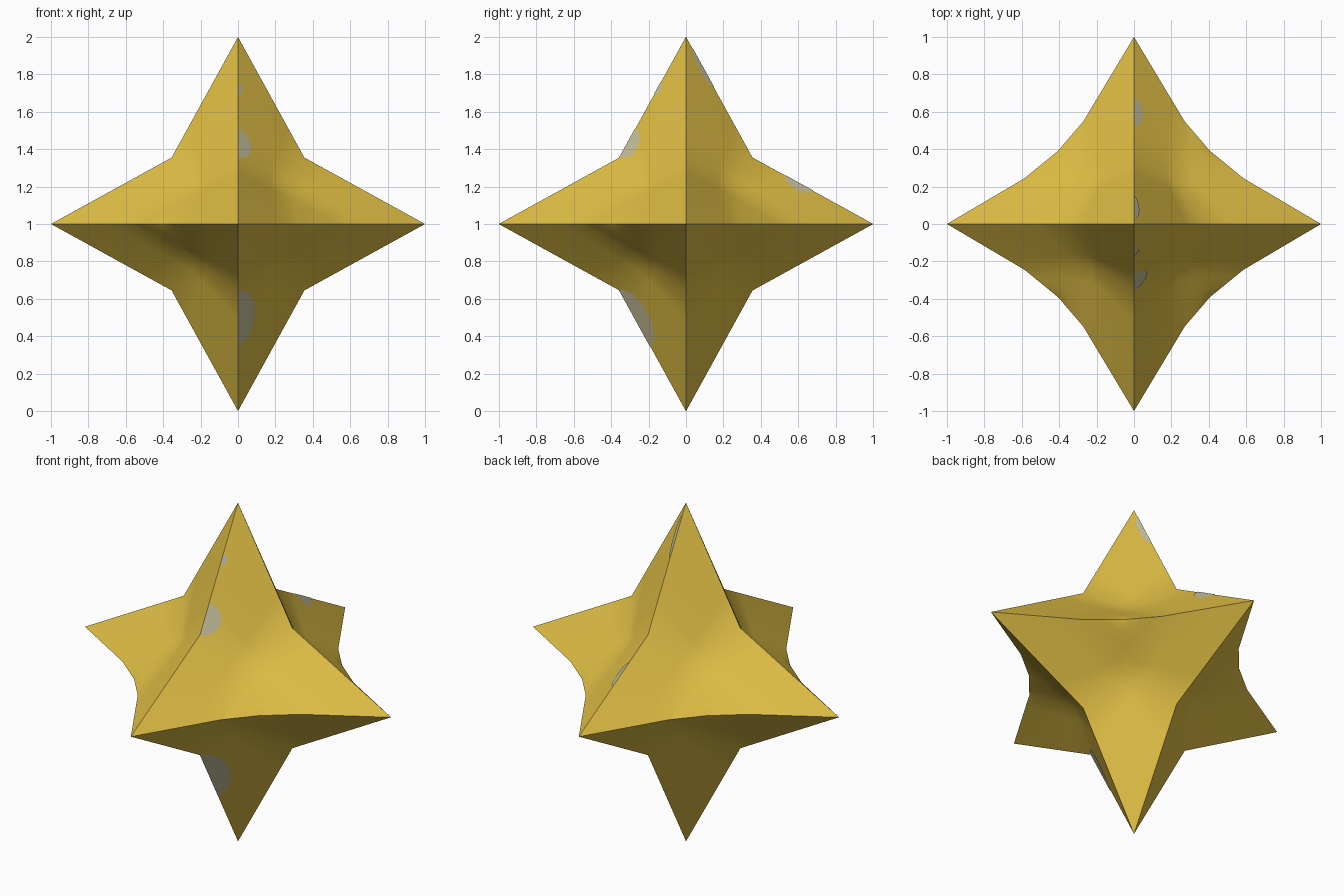
import bpy, bmesh, math
from mathutils import Vector

cube = bpy.data.objects.get("Cube")
if cube:
    bpy.data.objects.remove(cube, do_unlink=True)


def material(name, color):
    m = bpy.data.materials.new(name)
    m.use_nodes = True
    m.diffuse_color = color
    m.node_tree.nodes["Principled BSDF"].inputs["Base Color"].default_value = color
    return m


gold = material("golden yellow", (0.73, 0.51, 0.058, 1))
worn = material("worn grey", (0.56, 0.52, 0.32, 1))


def add_object(name, bm, mat):
    mesh = bpy.data.meshes.new(name)
    bm.to_mesh(mesh)
    bm.free()
    mesh.materials.append(mat)
    ob = bpy.data.objects.new(name, mesh)
    bpy.context.collection.objects.link(ob)
    ob.location.z = 1
    return ob


# One eighth of the star: three tips, the notches between them and a sunken middle
points = {
    "x": (1, 0, 0), "y": (0, 1, 0), "z": (0, 0, 1),
    "xz": (0.355, 0, 0.355), "yz": (0, 0.355, 0.355),
    "xy1": (0.585, 0.245, 0), "xy": (0.405, 0.392, 0), "xy2": (0.27, 0.55, 0),
    "mid": (0.22, 0.22, 0.21),
}
panels = [("z", "xz", "mid", "yz"), ("x", "xy1", "mid", "xz"),
          ("y", "yz", "mid", "xy2"), ("mid", "xy1", "xy", "xy2")]

# Star body: the eighth mirrored into all octants
bm = bmesh.new()
for sx in (1, -1):
    for sy in (1, -1):
        for sz in (1, -1):
            v = {k: bm.verts.new((p[0] * sx, p[1] * sy, p[2] * sz))
                 for k, p in points.items()}
            for panel in panels:
                bm.faces.new([v[k] for k in panel])
bmesh.ops.remove_doubles(bm, verts=bm.verts, dist=0.0001)
bmesh.ops.recalc_face_normals(bm, faces=bm.faces)
star = add_object("star_body", bm, gold)
bpy.context.view_layer.objects.active = star
star.select_set(True)
bpy.ops.object.shade_smooth_by_angle(angle=math.radians(40))

# Finer panels keep the softening close to the valleys
sub = star.modifiers.new("fine panels", "SUBSURF")
sub.subdivision_type = "SIMPLE"
sub.levels = sub.render_levels = 2


def worn_patch(name, tip, notch, middle, start, end, width):
    """Half-oval plate lying on a panel against its ridge."""
    tip, notch, middle = Vector(tip), Vector(notch), Vector(middle)
    along = notch - tip
    side = (middle - tip) - (middle - tip).project(along)
    side.normalize()
    normal = along.cross(side).normalized()
    if normal.dot(tip) < 0:
        normal.negate()
    bm = bmesh.new()
    ring = []
    for i in range(13):
        a = math.pi * i / 12
        t = (start + end) / 2 - (end - start) / 2 * math.cos(a)
        ring.append(bm.verts.new(tip + along * t + side * width * math.sin(a)
                                 + normal * 0.003))
    face = bm.faces.new(ring)
    face.normal_update()
    if face.normal.dot(normal) < 0:
        face.normal_flip()
    add_object(name, bm, worn)


# Worn spots beside the ridges on the +x side
worn_patch("front_upper_patch", (0, 0, 1), (0, -0.355, 0.355), (0.22, -0.22, 0.21), 0.76, 1.0, 0.09)
worn_patch("front_small_patch", (0, 0, 1), (0, -0.355, 0.355), (0.22, -0.22, 0.21), 0.38, 0.48, 0.03)
worn_patch("front_lower_patch", (0, 0, -1), (0, -0.355, -0.355), (0.22, -0.22, -0.21), 0.54, 1.0, 0.115)
worn_patch("back_top_patch", (0, 0, 1), (0, 0.355, 0.355), (0.22, 0.22, 0.21), 0.1, 0.42, 0.035)
worn_patch("back_tip_patch", (0, 1, 0), (0, 0.355, 0.355), (0.22, 0.22, 0.21), 0.5, 0.73, 0.06)
